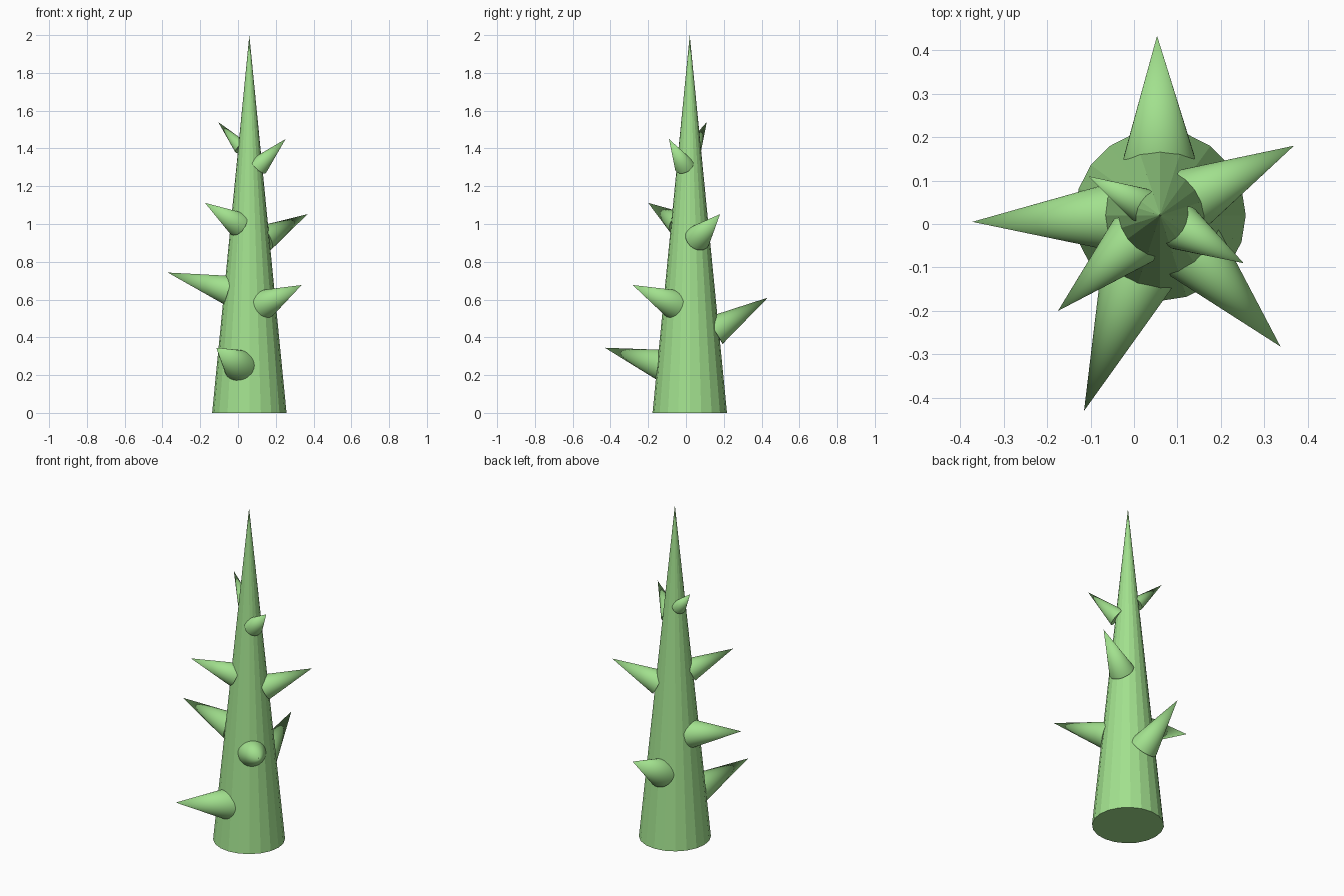
import bpy, math
from mathutils import Vector

if "Cube" in bpy.data.objects:
    bpy.data.objects.remove(bpy.data.objects["Cube"])

CX, CY, R, H = 0.06, 0.02, 0.197, 2.0

green = bpy.data.materials.new("green")
green.diffuse_color = (0.36, 0.75, 0.27, 1)
green.use_nodes = True
green.node_tree.nodes["Principled BSDF"].inputs["Base Color"].default_value = green.diffuse_color


def cone(name, base, tip, radius, sides, smooth):
    base, tip = Vector(base), Vector(tip)
    axis = tip - base
    bpy.ops.mesh.primitive_cone_add(
        vertices=sides, radius1=radius, radius2=0, depth=axis.length,
        location=(base + tip) / 2,
        rotation=axis.to_track_quat('Z', 'Y').to_euler())
    ob = bpy.context.object
    ob.name = name
    ob.data.materials.append(green)
    if smooth:
        bpy.ops.object.shade_smooth_by_angle(angle=math.radians(40))
    return ob


# Tapered trunk
cone("trunk", (CX, CY, 0), (CX, CY, H), R, 20, False)

# Spikes: tip position, base height, base radius
spikes = [
    ((-0.115, -0.43, 0.345), 0.25, 0.086),
    ((0.053, 0.433, 0.61), 0.435, 0.082),
    ((0.337, -0.282, 0.677), 0.577, 0.077),
    ((-0.372, 0.005, 0.743), 0.65, 0.078),
    ((0.368, 0.18, 1.052), 0.925, 0.071),
    ((-0.175, -0.20, 1.112), 1.0, 0.066),
    ((0.252, -0.09, 1.45), 1.307, 0.053),
    ((-0.105, 0.11, 1.54), 1.405, 0.040),
]
for i, (tip, z, r) in enumerate(spikes, 1):
    a = math.atan2(tip[1] - CY, tip[0] - CX)
    d = 0.85 * R * (1 - z / H)  # base sits slightly inside the trunk
    cone(f"spike_{i}", (CX + d * math.cos(a), CY + d * math.sin(a), z),
         tip, r, 32, True)
